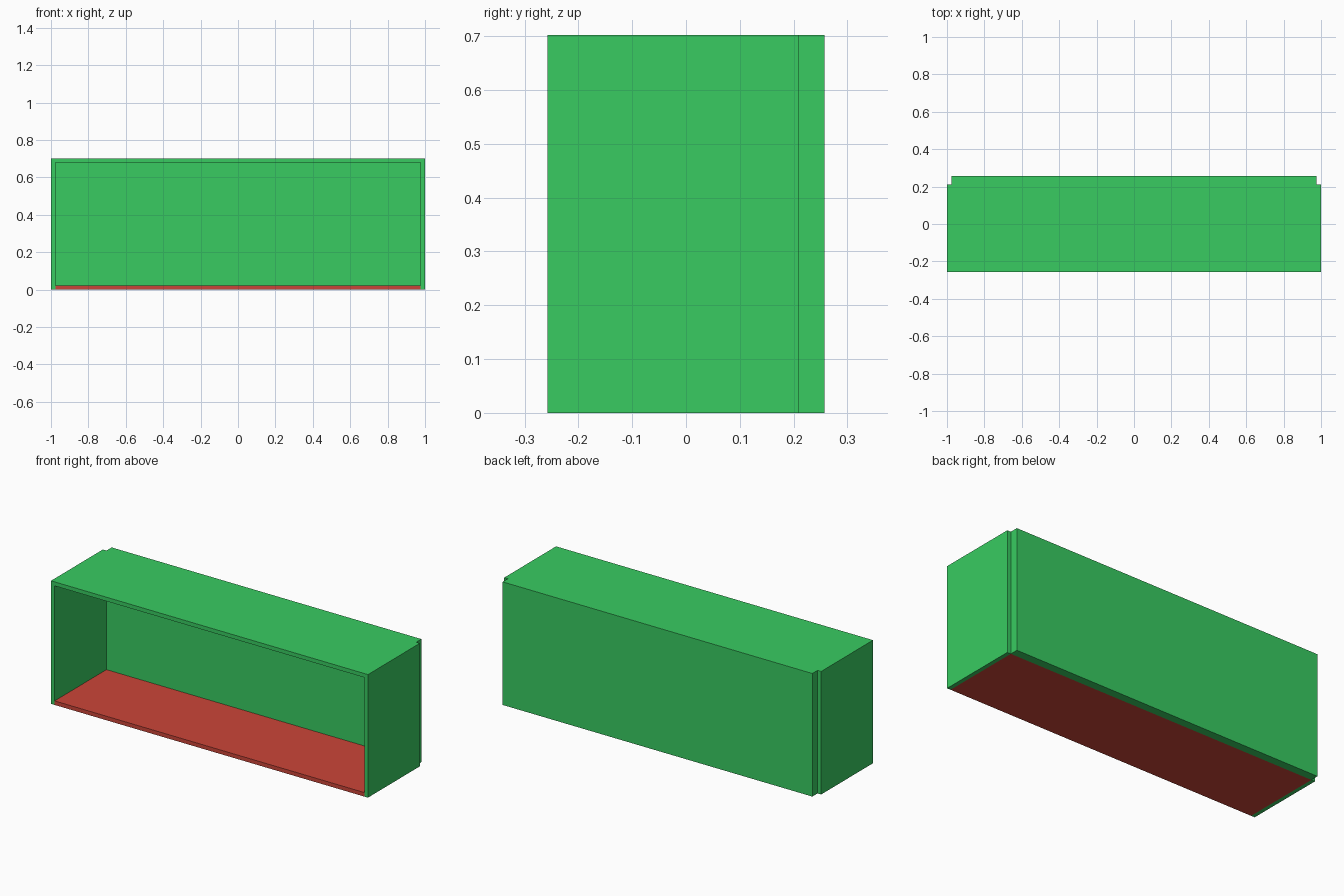
import bpy

if "Cube" in bpy.data.objects:
    bpy.data.objects.remove(bpy.data.objects["Cube"])


def material(name, color):
    m = bpy.data.materials.new(name)
    m.diffuse_color = color
    m.use_nodes = True
    m.node_tree.nodes["Principled BSDF"].inputs["Base Color"].default_value = m.diffuse_color
    return m


def panel(name, lo, hi, mat):
    """Axis-aligned board between two opposite corners."""
    bpy.ops.mesh.primitive_cube_add(size=1, location=[(a + b) / 2 for a, b in zip(lo, hi)])
    ob = bpy.context.object
    ob.name = name
    ob.scale = [b - a for a, b in zip(lo, hi)]
    bpy.ops.object.transform_apply(location=False, rotation=False, scale=True)
    ob.data.materials.append(mat)
    return ob


green = material("green", (0.04, 0.6, 0.12, 1))
red = material("red", (0.6, 0.06, 0.04, 1))

T = 0.023                 # board thickness
W, H = 1.0, 0.702         # half width, height
FRONT, STEP, BACK = -0.257, 0.21, 0.257

# Side boards, stopping short of the back board
for name, s in (("left_side", -1), ("right_side", 1)):
    xs = sorted((s * W, s * (W - T)))
    panel(name, (xs[0], FRONT, 0), (xs[1], STEP, H), green)

# Top and bottom boards between the sides
panel("top", (-W + T, FRONT, H - T), (W - T, STEP, H), green)
panel("bottom", (-W + T, FRONT, 0), (W - T, STEP, T), red)

# Thicker back board, set in from the sides
panel("back", (-W + T, STEP, 0), (W - T, BACK, H), green)
